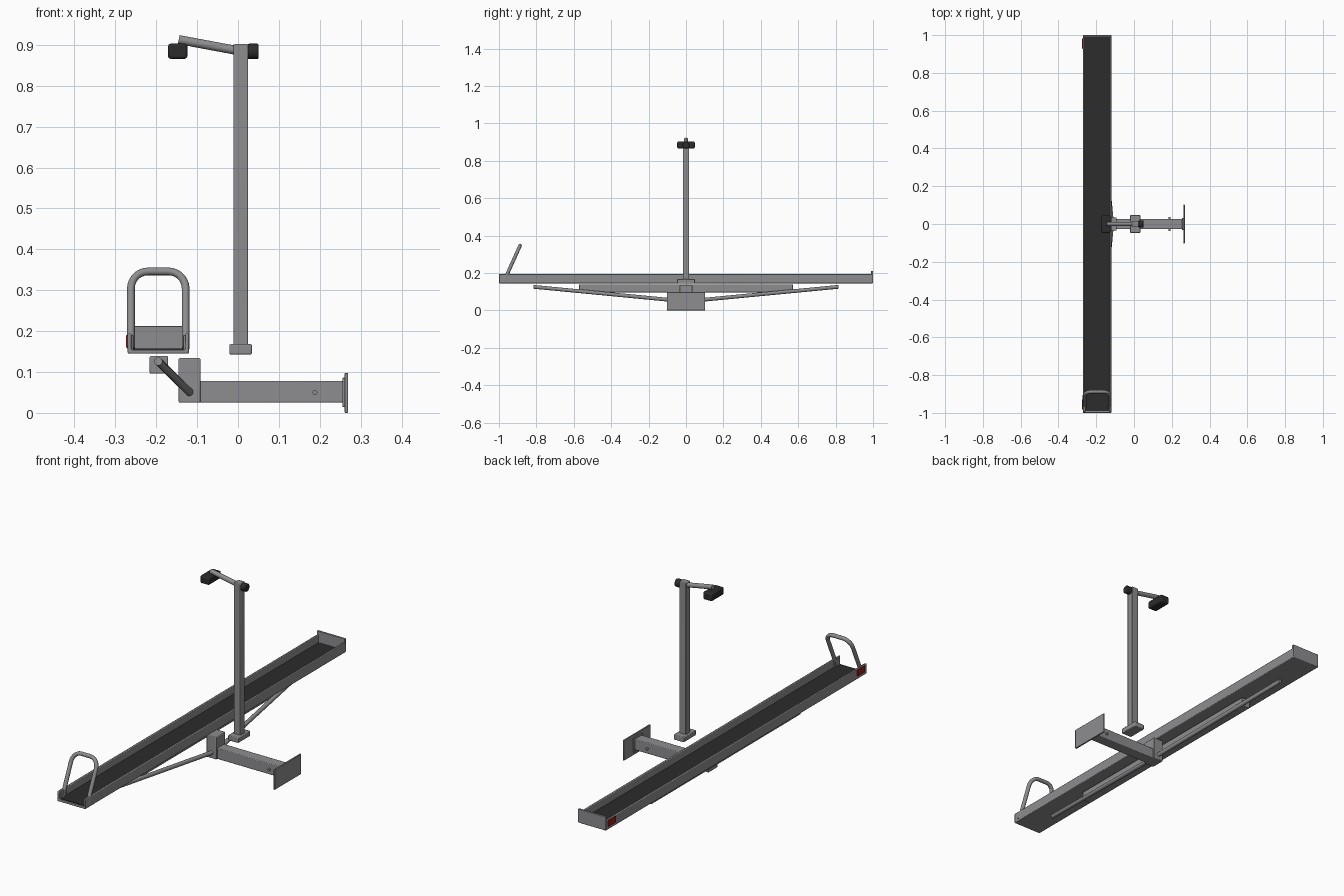
import bpy, bmesh, math
from mathutils import Vector

cube = bpy.data.objects.get("Cube")
if cube:
    bpy.data.objects.remove(cube, do_unlink=True)


def material(name, rgb):
    m = bpy.data.materials.new(name)
    m.use_nodes = True
    m.diffuse_color = (*rgb, 1)
    m.node_tree.nodes["Principled BSDF"].inputs["Base Color"].default_value = (*rgb, 1)
    return m


STEEL = material("steel grey", (0.27, 0.27, 0.28))
BLACK = material("rubber black", (0.025, 0.025, 0.025))
RED = material("reflector red", (0.35, 0.015, 0.01))


def finish(ob, mat, bevel=0):
    ob.data.materials.append(mat)
    if bevel:
        mod = ob.modifiers.new("soft edges", "BEVEL")
        mod.width, mod.segments, mod.limit_method = bevel, 2, "ANGLE"
    bpy.ops.object.select_all(action="DESELECT")
    ob.select_set(True)
    bpy.context.view_layer.objects.active = ob
    bpy.ops.object.shade_smooth_by_angle(angle=math.radians(35))
    return ob


def box(name, x, y, z, mat=STEEL, bevel=0.003):
    """Box given by its (min, max) range on each axis."""
    bpy.ops.mesh.primitive_cube_add(size=1, location=[sum(r) / 2 for r in (x, y, z)])
    ob = bpy.context.object
    ob.name = name
    size = [r[1] - r[0] for r in (x, y, z)]
    for v in ob.data.vertices:
        v.co = [c * s for c, s in zip(v.co, size)]
    return finish(ob, mat, bevel)


def rod(name, a, b, radius, mat=STEEL, bevel=0, sides=20):
    a, b = Vector(a), Vector(b)
    bpy.ops.mesh.primitive_cylinder_add(vertices=sides, radius=radius, depth=(b - a).length,
                                        location=(a + b) / 2)
    ob = bpy.context.object
    ob.name = name
    ob.rotation_euler = (b - a).to_track_quat("Z", "Y").to_euler()
    return finish(ob, mat, bevel)


# Carrier channel: U-shaped profile swept along y
LEFT, RIGHT, BASE, RIM, WALL = -0.12, -0.27, 0.145, 0.194, 0.009
profile = [(RIGHT, RIM), (RIGHT, BASE), (LEFT, BASE), (LEFT, RIM), (LEFT - WALL, RIM),
           (LEFT - WALL, BASE + WALL), (RIGHT + WALL, BASE + WALL), (RIGHT + WALL, RIM)]
bm = bmesh.new()
face = bm.faces.new([bm.verts.new((x, -1, z)) for x, z in profile])
swept = bmesh.ops.extrude_face_region(bm, geom=[face])["geom"]
bmesh.ops.translate(bm, vec=(0, 2, 0), verts=[g for g in swept if isinstance(g, bmesh.types.BMVert)])
bmesh.ops.recalc_face_normals(bm, faces=bm.faces)
mesh = bpy.data.meshes.new("channel")
bm.to_mesh(mesh)
bm.free()
channel = bpy.data.objects.new("channel", mesh)
bpy.context.collection.objects.link(channel)
finish(channel, STEEL, 0.003)

box("channel_floor_mat", (RIGHT + WALL, LEFT - WALL), (-0.99, 0.99), (0.152, 0.157), BLACK, 0)
box("channel_end_plate", (RIGHT, LEFT), (0.99, 1.0), (0.147, 0.212), bevel=0.002)

# Reflectors on the outer wall
for end, y in (("front", -0.955), ("back", 0.955)):
    box(end + "_reflector", (RIGHT - 0.004, RIGHT + 0.001), (y - 0.028, y + 0.028),
        (0.16, 0.19), RED, 0.001)

# Leaning hoop: rounded arch bent from tube
bottom, top, bend = 0.158, 0.346, 0.042
hx, half = (LEFT + RIGHT) / 2, 0.067
path = [(hx - half, bottom)]
for i in range(17):
    a = math.pi - math.pi * i / 16
    side = -1 if i < 8 else 1
    if i == 8:
        continue
    # Each half of the sweep turns one corner
    a = math.pi - (i / 7 if i < 8 else 1 + (i - 9) / 7) * math.pi / 2
    path.append((hx + side * (half - bend) + bend * math.cos(a), top - bend + bend * math.sin(a)))
path.append((hx + half, bottom))
curve = bpy.data.curves.new("front_hoop", "CURVE")
curve.dimensions = "3D"
curve.bevel_depth, curve.bevel_resolution, curve.use_fill_caps = 0.0095, 4, True
spline = curve.splines.new("POLY")
spline.points.add(len(path) - 1)
for p, (x, z) in zip(spline.points, path):
    p.co = (x, -0.972 + (z - bottom) * 0.45, z, 1)
hoop = bpy.data.objects.new("front_hoop", curve)
bpy.context.collection.objects.link(hoop)
bpy.context.view_layer.objects.active = hoop
bpy.ops.object.select_all(action="DESELECT")
hoop.select_set(True)
bpy.ops.object.convert(target="MESH")
finish(bpy.context.object, STEEL)

# Under-channel bar and diagonal braces
box("under_bar", (-0.216, -0.171), (-0.572, 0.572), (0.096, 0.139))
for name, s in (("front", -1), ("back", 1)):
    rod(name + "_brace", (-0.195, s * 0.815, 0.126), (-0.118, s * 0.02, 0.05), 0.01)
    for x in (hx - half, hx + half):
        if s < 0:
            box("hoop_bracket", (x - 0.006, x + 0.006), (-0.992, -0.95), (0.152, 0.191), bevel=0.002)

# Mounting arm with upright block, plate and cross pin
box("arm_upright", (-0.145, -0.092), (-0.035, 0.035), (0.025, 0.134))
box("mount_arm", (-0.095, 0.262), (-0.027, 0.027), (0.025, 0.078))
box("arm_collar", (0.255, 0.264), (-0.032, 0.032), (0.014, 0.086), bevel=0.002)
box("mount_plate", (0.261, 0.269), (-0.102, 0.102), (0.0, 0.098), bevel=0.002)
rod("arm_pin", (0.188, -0.036, 0.05), (0.188, 0.036, 0.05), 0.006)

# Upright post with foot, swing arm, knob and pad
box("post_foot", (-0.021, 0.034), (-0.047, 0.047), (0.143, 0.168))
box("post", (-0.011, 0.025), (-0.017, 0.017), (0.16, 0.902))
rod("clamp_arm", (0.005, 0, 0.885), (-0.145, 0, 0.913), 0.011)
rod("clamp_knob", (0.024, 0, 0.884), (0.05, 0, 0.884), 0.019, BLACK, 0.003, 24)
box("clamp_pad", (-0.171, -0.124), (-0.047, 0.047), (0.866, 0.903), BLACK, 0.006)
